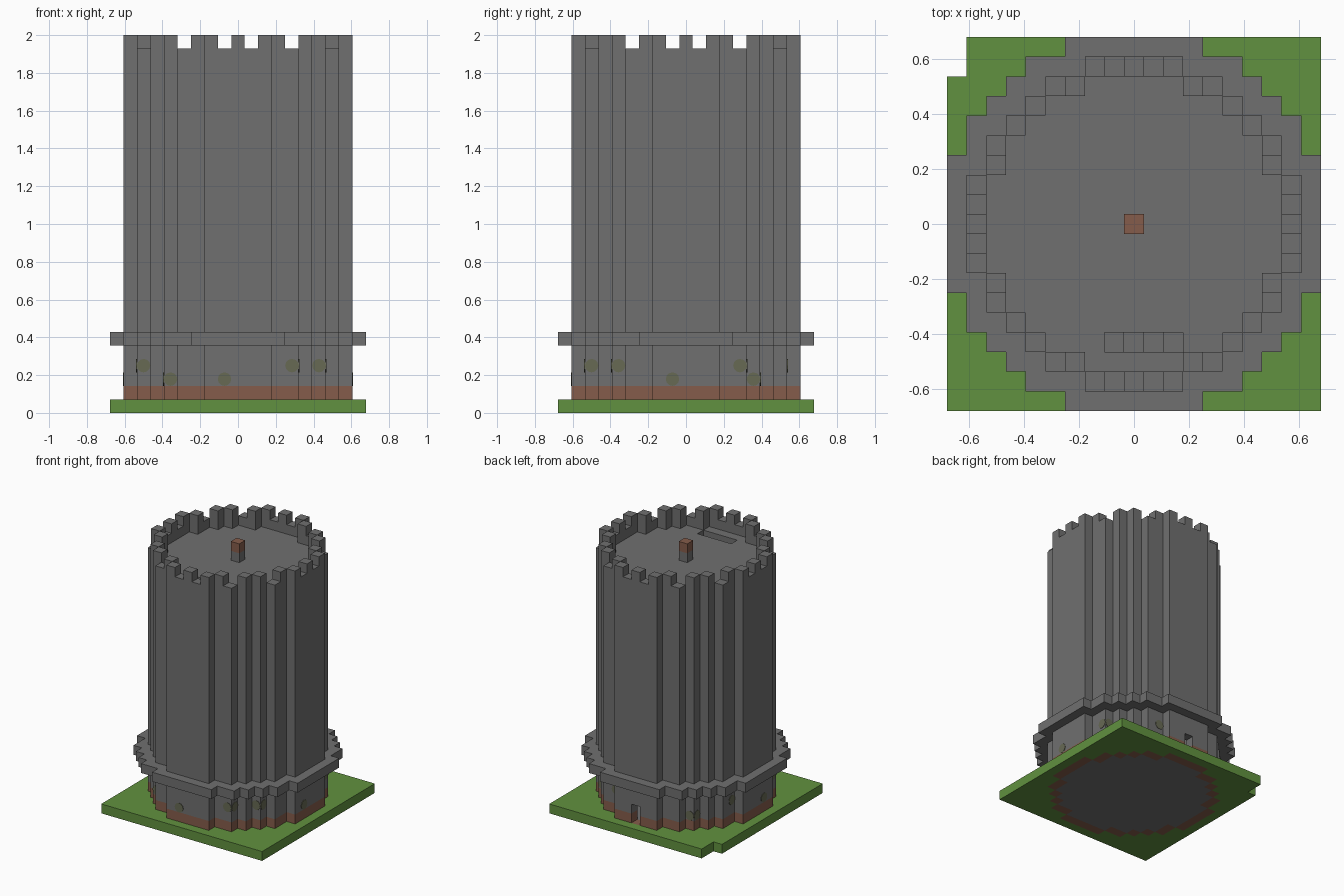
import bpy, bmesh
from mathutils import Matrix, Vector

if "Cube" in bpy.data.objects:
    bpy.data.objects.remove(bpy.data.objects["Cube"], do_unlink=True)

U = 2 / 28  # edge length of one block


def material(name, rgb):
    m = bpy.data.materials.new(name)
    m.use_nodes = True
    m.diffuse_color = (*rgb, 1)
    m.node_tree.nodes["Principled BSDF"].inputs["Base Color"].default_value = (*rgb, 1)
    return m


STONE = material("grey stone", (0.16, 0.16, 0.16))
BRICK = material("red brick", (0.235, 0.108, 0.07))
GRASS = material("grass green", (0.12, 0.285, 0.05))
MOSS = material("mossy stone", (0.135, 0.142, 0.088))


# Block plans: half width of each row, counted outward from the middle
def disc(half_widths):
    return {(x, y) for y in range(1 - len(half_widths), len(half_widths))
            for x in range(-half_widths[abs(y)], half_widths[abs(y)] + 1)}


def layers(plan, low, high):
    return {(x, y, z) for x, y in plan for z in range(low, high)}


SIDES = [(1, 0), (-1, 0), (0, 1), (0, -1)]
CORNERS = [(1, 1), (1, -1), (-1, 1), (-1, -1)]


def rim(plan, steps):
    return {(x, y) for x, y in plan if any((x + i, y + j) not in plan for i, j in steps)}


tower = disc([8, 8, 8, 7, 7, 6, 5, 4, 2])
collar = disc([9, 9, 9, 9, 8, 8, 7, 6, 5, 3])
square = disc([9] * 10)
edge = rim(tower, SIDES)
wall = rim(tower, SIDES + CORNERS)
hollow = tower - wall
notch = {(-9, 8), (-9, 9)}
doorway = {(0, 8, 1), (0, 8, 2), (0, 7, 1), (0, 7, 2)}
stair = [(x, -6) for x in range(-1, 3)]
# Battlement gaps, mirrored to all sides
gaps = {(x, y) for x, y in edge if (abs(x), abs(y)) in {(1, 8), (8, 1), (4, 7), (7, 4)}}

parts = {
    "ground": (layers(square - tower - notch, 0, 1), GRASS),
    "inner_floor": (layers(tower - edge, 0, 1), STONE),
    "brick_footing": (layers(edge, 0, 1) | (layers(wall, 1, 2) - doorway), BRICK),
    "lower_wall": (layers(wall, 2, 5) - doorway, STONE),
    "collar": (layers(collar - hollow, 5, 6), STONE),
    "tower_wall": (layers(wall, 6, 26), STONE),
    "roof_deck": (layers(hollow - set(stair), 25, 26), STONE),
    "roof_stair": ({(x, y, 24 - i) for i, (x, y) in enumerate(stair)}, STONE),
    "parapet": (layers(edge, 26, 27), STONE),
    "battlements": (layers(edge - gaps, 27, 28), STONE),
    "post": ({(0, 0, 26)}, STONE),
    "post_cap": ({(0, 0, 27)}, BRICK),
}
solid = set().union(*(cells for cells, _ in parts.values()))


def finish(bm, name, mat):
    mesh = bpy.data.meshes.new(name)
    bm.to_mesh(mesh)
    bm.free()
    mesh.materials.append(mat)
    bpy.context.collection.objects.link(bpy.data.objects.new(name, mesh))


# Skin the blocks of a part: only faces open to the air, merged where flat
def build(name, cells, mat):
    bm = bmesh.new()
    for cell in cells:
        centre = Vector((cell[0], cell[1], cell[2] + 0.5))
        for axis in range(3):
            for sign in (1, -1):
                n = Vector((0, 0, 0))
                n[axis] = sign
                if tuple(int(c + d) for c, d in zip(cell, n)) in solid:
                    continue
                a = Vector((0, 0, 0))
                a[(axis + 1) % 3] = 0.5
                b = n.cross(a)
                mid = centre + n / 2
                bm.faces.new([bm.verts.new((mid + p) * U)
                              for p in (a + b, b - a, -a - b, a - b)])
    bmesh.ops.remove_doubles(bm, verts=bm.verts, dist=U / 100)
    bmesh.ops.dissolve_limit(bm, angle_limit=0.01, verts=bm.verts, edges=bm.edges)
    finish(bm, name, mat)


for name, (cells, mat) in parts.items():
    build(name, cells, mat)

# Moss spots: thin round plates on the outer faces of some wall blocks
mossy = [(-7, -4, 3), (-5, -6, 2), (-1, -8, 2), (4, -7, 3), (6, -5, 3), (8, -1, 2),
         (7, 4, 3), (6, 5, 2), (3, 7, 3), (-5, 6, 2), (-7, 3, 3), (-8, -1, 2)]
bm = bmesh.new()
for x, y, z in mossy:
    for i, j in SIDES:
        if (x + i, y + j) in tower:
            continue
        n = Vector((i, j, 0))
        place = Matrix.Translation((Vector((x, y, z + 0.5)) + n / 2) * U)
        turn = n.to_track_quat('Z', 'Y').to_matrix().to_4x4()
        bmesh.ops.create_cone(bm, cap_ends=True, segments=12, radius1=U / 2,
                              radius2=U / 2, depth=0.006, matrix=place @ turn)
finish(bm, "moss_spots", MOSS)
